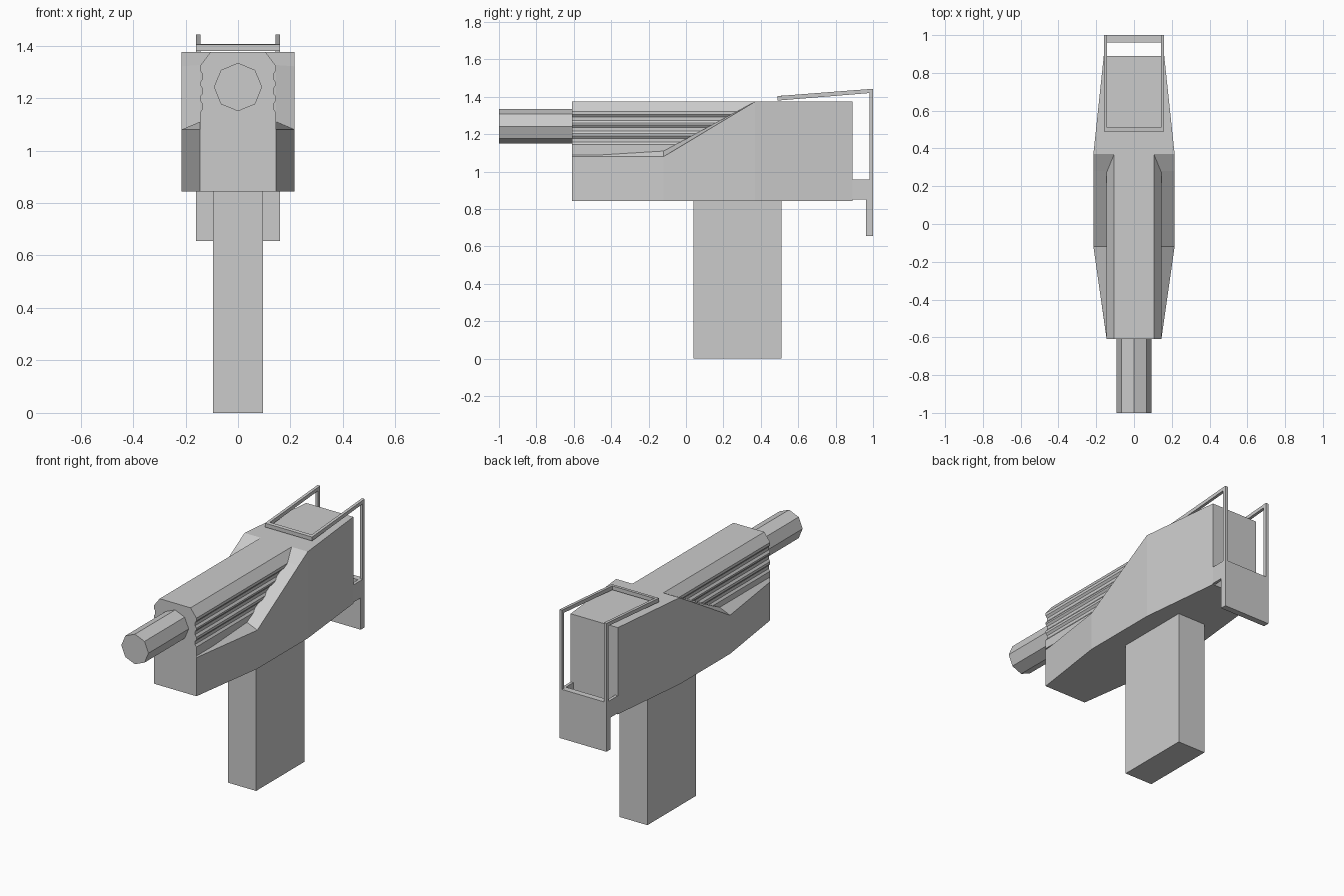
import bpy, bmesh, math

if "Cube" in bpy.data.objects:
    bpy.data.objects.remove(bpy.data.objects["Cube"])


def make(name, verts, faces):
    me = bpy.data.meshes.new(name)
    bm = bmesh.new()
    vs = [bm.verts.new(v) for v in verts]
    for f in faces:
        bm.faces.new([vs[i] for i in f])
    bmesh.ops.recalc_face_normals(bm, faces=bm.faces)
    bm.to_mesh(me)
    bm.free()
    ob = bpy.data.objects.new(name, me)
    bpy.context.collection.objects.link(ob)
    return ob


def loft(name, rings):
    """Skin equal-length closed rings and cap both ends."""
    n = len(rings[0])
    faces = [list(range(n)), [(len(rings) - 1) * n + i for i in range(n)]]
    for r in range(len(rings) - 1):
        for i in range(n):
            j = (i + 1) % n
            faces.append([r * n + i, r * n + j, (r + 1) * n + j, (r + 1) * n + i])
    return make(name, [v for ring in rings for v in ring], faces)


def along_y(name, section, y0, y1):
    return loft(name, [[(x, y, z) for x, z in section] for y in (y0, y1)])


def along_x(name, section, x0, x1):
    return loft(name, [[(x, y, z) for y, z in section] for x in (x0, x1)])


def box(name, x, y0, y1, z0, z1):
    return along_x(name, [(y0, z0), (y1, z0), (y1, z1), (y0, z1)], -x, x)


def both_sides(half):
    return half + [(-x, z) for x, z in reversed(half)]


# Lower shell: y, outer half width, outer top z, inner half width, inner top z
stations = [(-0.61, 0.145, 1.08, 0.144, 1.11),
            (-0.12, 0.215, 1.08, 0.145, 1.11),
            (0.28, 0.215, 1.321, 0.145, 1.326),
            (0.37, 0.215, 1.375, 0.105, 1.375),
            (0.89, 0.160, 1.375, 0.105, 1.375)]
loft("lower_shell", [[(x, y, z) for x, z in both_sides([(w, 0.843), (w, zo), (wi, zi)])]
                     for y, w, zo, wi, zi in stations])

# Upper receiver with side grooves and chamfered top
half = [(0.145, 1.09)]
for z in (1.145, 1.205, 1.26):
    half += [(0.145, z), (0.135, z + 0.013), (0.135, z + 0.032), (0.145, z + 0.045)]
half += [(0.145, 1.322), (0.105, 1.375)]
along_y("upper_receiver", both_sides(half), -0.61, 0.37)

# Octagonal barrel
along_y("barrel", [(0.092 * math.cos(i * math.pi / 4), 1.242 + 0.092 * math.sin(i * math.pi / 4))
                   for i in range(8)], -1.0, -0.61)

# Grip
box("grip", 0.095, 0.04, 0.51, 0.0, 0.843)

# Folding stock: two side wires with brackets, front crossbar, butt plate
wire = [(0.49, 1.38), (0.49, 1.404), (1.0, 1.443), (1.0, 0.955), (0.98, 0.955), (0.98, 1.42)]
bracket = [(0.89, 0.85), (0.962, 0.85), (0.962, 0.957), (0.89, 0.957)]
for side, s in (("right", 1), ("left", -1)):
    along_x("stock_wire_" + side, wire, s * 0.142, s * 0.16)
    along_x("stock_bracket_" + side, bracket, s * 0.142, s * 0.16)
along_x("stock_crossbar", [(0.49, 1.38), (0.512, 1.382), (0.512, 1.406), (0.49, 1.404)], -0.142, 0.142)
box("butt_plate", 0.16, 0.962, 1.0, 0.655, 0.957)
